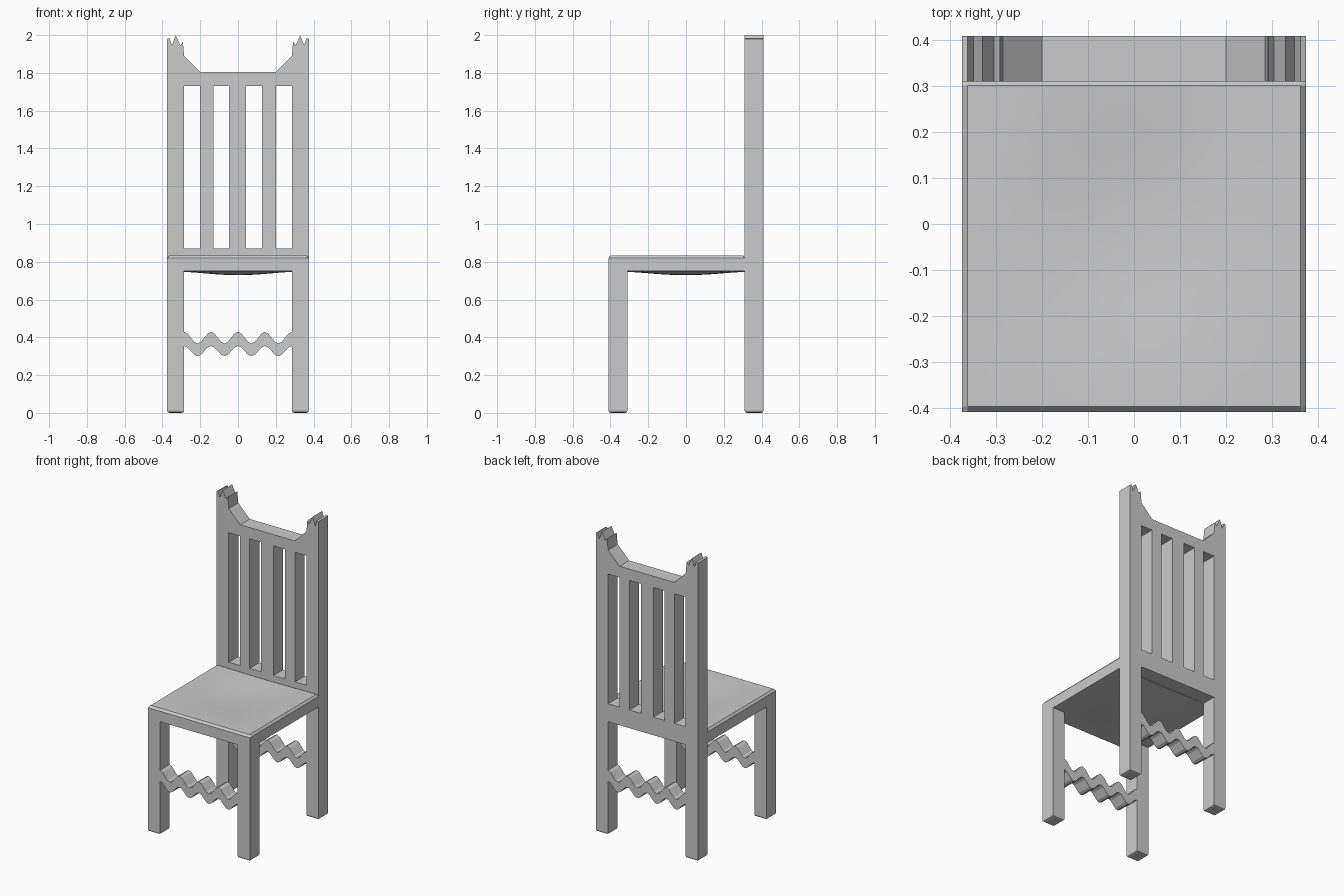
import bpy, bmesh
from math import cos, pi

if "Cube" in bpy.data.objects:
    bpy.data.objects.remove(bpy.data.objects["Cube"])

W, D, P = 0.375, 0.41, 0.285   # half width, half depth, inner edge of the posts
BACK = D - 0.1                 # front face of the backrest


def finish(name, bm, smooth=False):
    bmesh.ops.recalc_face_normals(bm, faces=bm.faces)
    me = bpy.data.meshes.new(name)
    bm.to_mesh(me)
    bm.free()
    ob = bpy.data.objects.new(name, me)
    bpy.context.collection.objects.link(ob)
    if smooth:
        bpy.ops.object.select_all(action='DESELECT')
        ob.select_set(True)
        bpy.context.view_layer.objects.active = ob
        bpy.ops.object.shade_smooth_by_angle(angle=0.4)
    return ob


def prism(name, profile, y0, y1, foot=0, smooth=False):
    """Extrude an (x, z) outline along y, optionally chamfering its lowest edges."""
    bm = bmesh.new()
    front = [bm.verts.new((x, y0, z)) for x, z in profile]
    back = [bm.verts.new((x, y1, z)) for x, z in profile]
    bm.faces.new(front)
    bm.faces.new(back[::-1])
    n = len(profile)
    for i in range(n):
        j = (i + 1) % n
        bm.faces.new((front[i], back[i], back[j], front[j]))
    if foot:
        low = [e for e in bm.edges if all(v.co.z < 1e-4 for v in e.verts)]
        bmesh.ops.bevel(bm, geom=low, offset=foot, segments=2, profile=0.5, affect='EDGES')
    return finish(name, bm, smooth)


def rect(x0, x1, z0, z1):
    return [(x0, z0), (x1, z0), (x1, z1), (x0, z1)]


# Legs and back posts with jagged finials
crown = [(P, 1.89), (0.292, 1.965), (0.305, 1.945), (0.33, 2.0),
         (0.35, 1.945), (0.363, 1.985), (W, 1.98)]
for side, s in (("left", -1), ("right", 1)):
    prism(side + "_front_leg", rect(s * P, s * W, 0, 0.752), -D, -BACK, 0.012)
    post = [(W, 0), (P, 0)] + crown
    prism(side + "_back_post", [(s * x, z) for x, z in post], BACK, D, 0.012)

# Backrest rails and slats
prism("lower_back_rail", rect(-P, P, 0.75, 0.87), BACK, D)
prism("top_back_rail", [(-P, 1.73), (P, 1.73), (P, 1.89), (0.2, 1.805),
                        (-0.2, 1.805), (-P, 1.89)], BACK, D)
for i, (x0, x1) in enumerate(((-0.202, -0.131), (-0.048, 0.043), (0.128, 0.202))):
    prism(f"back_slat_{i + 1}", rect(x0, x1, 0.87, 1.73), BACK, D)

# Wavy stretchers between each pair of legs
N = 32
xs = [-P + 2 * P * i / N for i in range(N + 1)]
wave = [cos(2 * pi * x / (P / 2)) for x in xs]
outline = [(x, 0.327 + 0.027 * w) for x, w in zip(xs, wave)]
outline += [(x, 0.398 + 0.031 * w) for x, w in zip(xs, wave)][::-1]
prism("front_stretcher", outline, -D, -BACK, smooth=True)
prism("back_stretcher", outline, BACK, D, smooth=True)


# Sagging seat with chamfered rim: one grid for the underside, one for rim and top
def sag(x, y):
    return 0.021 * (cos(pi * x / (2 * W)) * cos(pi * y / (2 * D))) ** 2


def spread(a, b, n=14, c=0.012):
    inner = [a + c + (b - a - 2 * c) * i / n for i in range(n + 1)]
    return [a, a] + inner + [b, b]


sx, sy = spread(-W, W), spread(-D, BACK + 0.004)
bm = bmesh.new()
for top in (False, True):
    rows = []
    for j, y in enumerate(sy):
        row = []
        for i, x in enumerate(sx):
            ring = min(i, j, len(sx) - 1 - i, len(sy) - 1 - j)
            z = 0.75 - sag(x, y)
            if top and ring:
                z = 0.82 if ring == 1 else 0.834 - sag(x, y)
            row.append(bm.verts.new((x, y, z)))
        rows.append(row)
    for a, b in zip(rows, rows[1:]):
        for i in range(len(sx) - 1):
            bm.faces.new((a[i], a[i + 1], b[i + 1], b[i]))
bmesh.ops.remove_doubles(bm, verts=bm.verts, dist=1e-5)
bmesh.ops.dissolve_degenerate(bm, edges=bm.edges, dist=1e-5)
finish("seat", bm, True)
